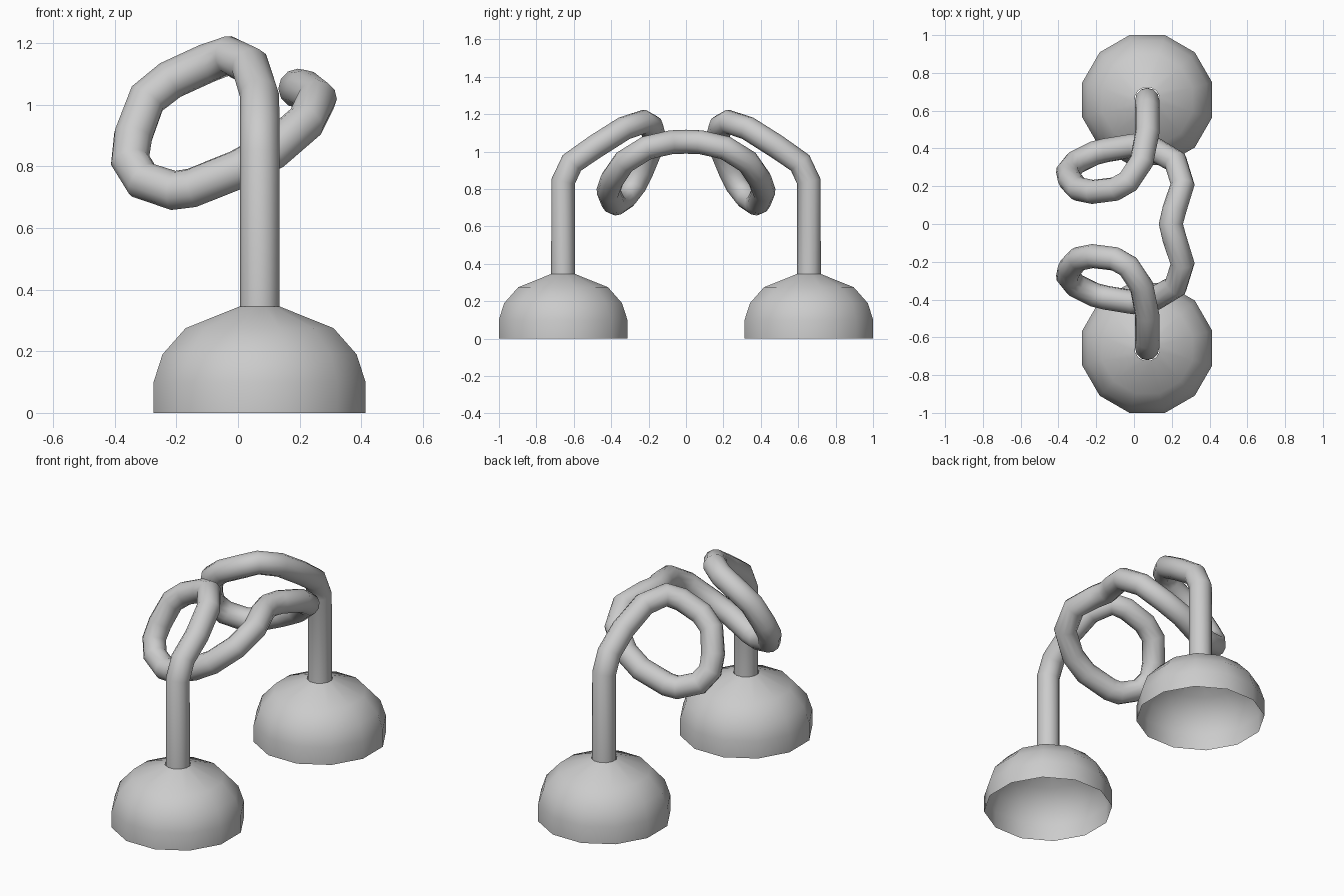
import bpy, bmesh, math
from mathutils import Vector

old = bpy.data.objects.get("Cube")
if old:
    bpy.data.objects.remove(old, do_unlink=True)

grey = bpy.data.materials.new("plain grey")
grey.use_nodes = True
grey.diffuse_color = (0.6, 0.6, 0.6, 1)
grey.node_tree.nodes["Principled BSDF"].inputs["Base Color"].default_value = (0.6, 0.6, 0.6, 1)

SIDES = 12
FOOT_X, FOOT_Y = 0.07, 0.657


def dome_base(name, y):
    """Open-bottomed faceted dome whose flats face the axes."""
    profile = [(0.344, 0), (0.344, 0.1), (0.315, 0.19), (0.24, 0.275), (0.066, 0.345)]
    bm = bmesh.new()
    rings = []
    for apothem, z in profile:
        r = apothem / math.cos(math.pi / SIDES)
        angles = [(i + 0.5) * math.tau / SIDES for i in range(SIDES)]
        rings.append([bm.verts.new((r * math.cos(a), r * math.sin(a), z)) for a in angles])
    for low, high in zip(rings, rings[1:]):
        for i in range(SIDES):
            j = (i + 1) % SIDES
            bm.faces.new((low[i], low[j], high[j], high[i])).smooth = True
    mesh = bpy.data.meshes.new(name)
    bm.to_mesh(mesh)
    bm.free()
    mesh.materials.append(grey)
    ob = bpy.data.objects.new(name, mesh)
    ob.location = (FOOT_X, y, 0)
    bpy.context.collection.objects.link(ob)


dome_base("front_dome_base", -FOOT_Y)
dome_base("back_dome_base", FOOT_Y)

# Front half of the looping tube, from the leg to the middle of the bridge
half = [
    (FOOT_X, -FOOT_Y, 0.335), (FOOT_X, -FOOT_Y, 0.84), (0.07, -0.61, 0.94),
    (0.07, -0.48, 1.03), (0.04, -0.33, 1.125), (-0.03, -0.225, 1.16),
    (-0.10, -0.185, 1.135), (-0.22, -0.17, 1.08), (-0.295, -0.185, 1.02),
    (-0.34, -0.235, 0.90), (-0.35, -0.275, 0.82), (-0.31, -0.325, 0.755),
    (-0.21, -0.375, 0.722), (-0.15, -0.39, 0.73), (0.0, -0.415, 0.79),
    (0.11, -0.395, 0.85), (0.22, -0.33, 0.945), (0.257, -0.21, 1.02),
    (0.215, -0.08, 1.05),
]
middle = [(0.195, 0, 1.053)]
path = half + middle + [(x, -y, z) for x, y, z in reversed(half)]

# Round tube swept along the whole mirrored path
curve = bpy.data.curves.new("looped_tube", "CURVE")
curve.dimensions = "3D"
curve.bevel_depth = 0.064
curve.bevel_resolution = 4
spline = curve.splines.new("POLY")
spline.points.add(len(path) - 1)
for point, co in zip(spline.points, path):
    point.co = (*co, 1)
spline.use_smooth = True
curve.materials.append(grey)
tube = bpy.data.objects.new("looped_tube", curve)
bpy.context.collection.objects.link(tube)
bpy.ops.object.select_all(action="DESELECT")
tube.select_set(True)
bpy.context.view_layer.objects.active = tube
bpy.ops.object.convert(target="MESH")
